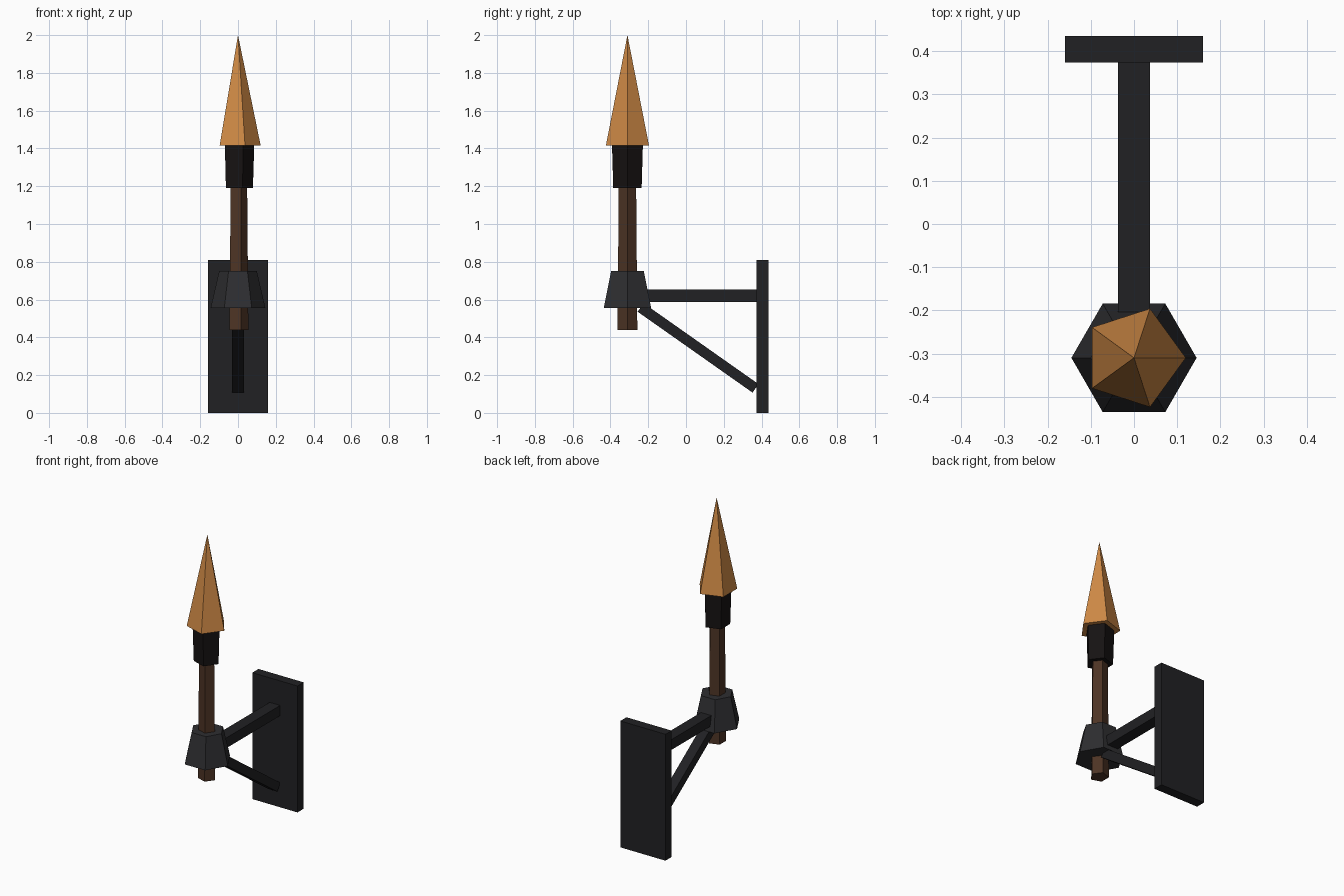
import bpy, math

if "Cube" in bpy.data.objects:
    bpy.data.objects.remove(bpy.data.objects["Cube"])

CY = -0.31  # torch axis


def material(name, rgb):
    m = bpy.data.materials.new(name)
    m.diffuse_color = (*rgb, 1)
    m.use_nodes = True
    m.node_tree.nodes["Principled BSDF"].inputs["Base Color"].default_value = m.diffuse_color
    return m


iron = material("dark_iron", (0.015, 0.015, 0.017))
cup_iron = material("cup_iron", (0.027, 0.027, 0.03))
wood = material("wood", (0.075, 0.034, 0.018))
char = material("charred_wrap", (0.008, 0.006, 0.006))
fire = material("flame_orange", (0.62, 0.25, 0.06))


def box(name, center, size, mat, tilt=0.0):
    bpy.ops.mesh.primitive_cube_add(size=1, location=center, rotation=(tilt, 0, 0))
    o = bpy.context.object
    o.name = name
    o.scale = size
    o.data.materials.append(mat)
    return o


def frustum(name, sides, r0, r1, z0, z1, mat):
    # rotated so that one corner points along +x
    bpy.ops.mesh.primitive_cone_add(vertices=sides, radius1=r0, radius2=r1, depth=z1 - z0,
                                    location=(0, CY, (z0 + z1) / 2),
                                    rotation=(0, 0, -math.pi / 2))
    o = bpy.context.object
    o.name = name
    o.data.materials.append(mat)
    return o


# wall bracket
box("wall_plate", (0, 0.405, 0.405), (0.32, 0.062, 0.81), iron)
box("support_arm", (0, 0.065, 0.62), (0.074, 0.63, 0.066), iron)

# diagonal brace between cup and plate
(ya, za), (yb, zb) = (-0.24, 0.558), (0.368, 0.13)
box("diagonal_brace", (0, (ya + yb) / 2, (za + zb) / 2),
    (0.064, math.hypot(yb - ya, zb - za), 0.055), iron,
    math.atan2(zb - za, yb - ya))

# torch
frustum("holder_cup", 6, 0.145, 0.1, 0.555, 0.75, cup_iron)
frustum("torch_shaft", 5, 0.055, 0.048, 0.44, 1.25, wood)
frustum("torch_wrap", 5, 0.079, 0.086, 1.19, 1.42, char)
frustum("flame", 5, 0.12, 0.0, 1.415, 2.0, fire)
